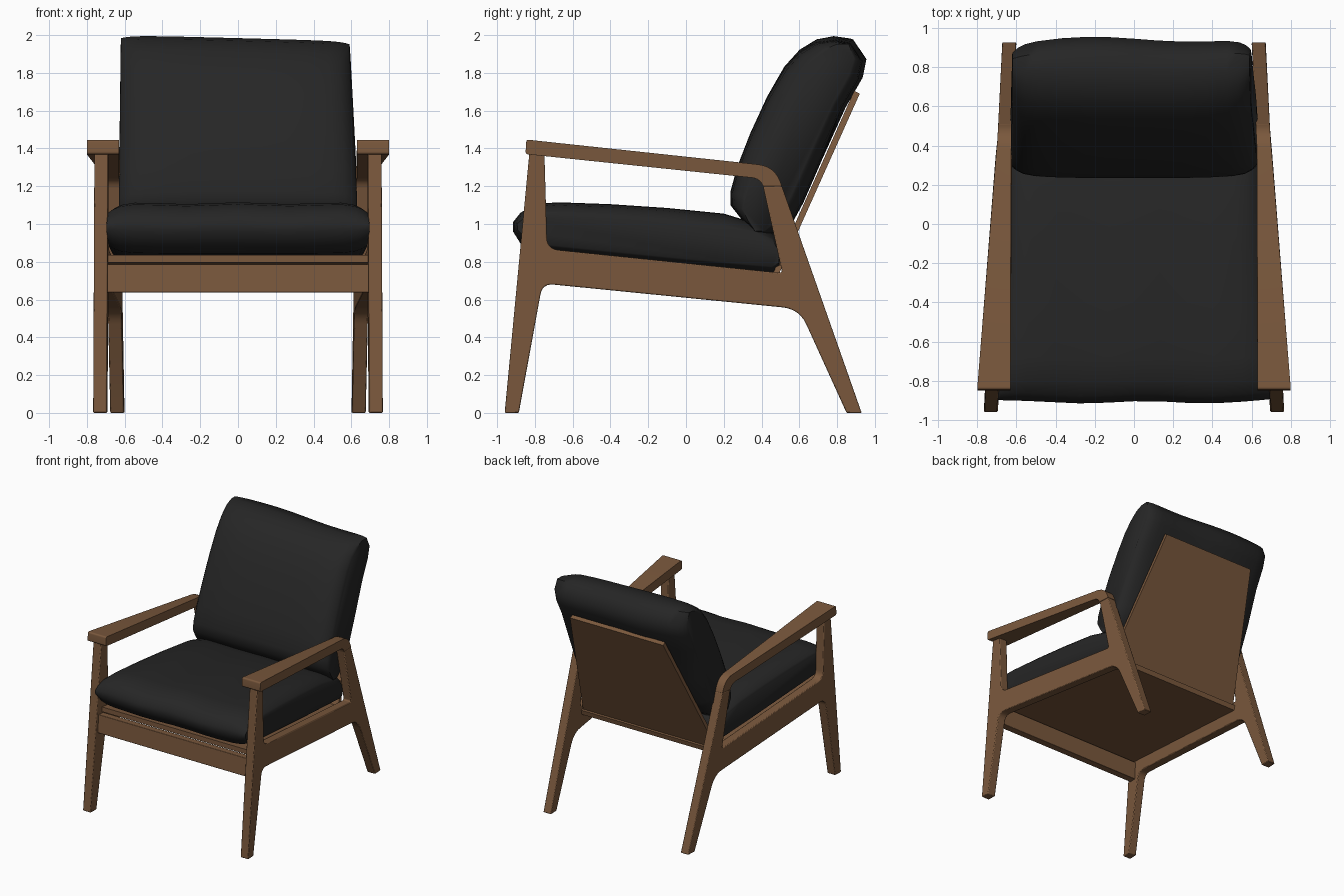
import bpy, bmesh, math
from mathutils import Vector

if "Cube" in bpy.data.objects:
    bpy.data.objects.remove(bpy.data.objects["Cube"])


def material(name, rgb):
    m = bpy.data.materials.new(name)
    m.diffuse_color = (*rgb, 1)
    m.use_nodes = True
    m.node_tree.nodes["Principled BSDF"].inputs["Base Color"].default_value = m.diffuse_color
    return m


WOOD = material("walnut wood", (0.195, 0.098, 0.046))
FABRIC = material("black fabric", (0.019, 0.019, 0.019))


def finish(bm, name, mat, angle):
    bmesh.ops.recalc_face_normals(bm, faces=bm.faces)
    me = bpy.data.meshes.new(name)
    bm.to_mesh(me)
    bm.free()
    me.materials.append(mat)
    ob = bpy.data.objects.new(name, me)
    bpy.context.collection.objects.link(ob)
    bpy.ops.object.select_all(action='DESELECT')
    ob.select_set(True)
    bpy.context.view_layer.objects.active = ob
    bpy.ops.object.shade_smooth_by_angle(angle=math.radians(angle))
    return ob


def rounded(points, steps=6):
    """Profile points (y, z[, radius]); corners with a radius become curves."""
    out = []
    for i, p in enumerate(points):
        c = Vector(p[:2])
        if len(p) < 3:
            out.append(c)
            continue
        a = c + (Vector(points[i - 1][:2]) - c).normalized() * p[2]
        b = c + (Vector(points[(i + 1) % len(points)][:2]) - c).normalized() * p[2]
        for k in range(steps + 1):
            t = k / steps
            out.append(a * (1 - t) ** 2 + c * 2 * t * (1 - t) + b * t ** 2)
    return out


def prism(name, points, xrange, bevel=0.0, mirror=False):
    """Side profile stretched across x; xrange(y, z) gives both x limits."""
    bm = bmesh.new()
    prof = rounded(points)
    sides = [[bm.verts.new((xrange(y, z)[s], y, z)) for y, z in prof] for s in (0, 1)]
    bm.faces.new(sides[0])
    bm.faces.new(sides[1][::-1])
    n = len(prof)
    for i in range(n):
        j = (i + 1) % n
        bm.faces.new((sides[0][i], sides[1][i], sides[1][j], sides[0][j]))
    ob = finish(bm, name, WOOD, 30)
    if bevel:
        b = ob.modifiers.new("soft edges", 'BEVEL')
        b.width, b.segments, b.limit_method = bevel, 2, 'ANGLE'
        b.angle_limit = math.radians(50)
    if mirror:
        ob.modifiers.new("mirror", 'MIRROR')
    return ob


def cushion(name, prof, centre, axis, ends, width, wobble):
    """Profile lofted across x, thinning towards both ends."""
    bm = bmesh.new()
    c, a = Vector(centre), Vector(axis).normalized()
    nrm = Vector((-a.y, a.x))
    us = [-1, -.985, -.955, -.9, -.8, -.6, -.4, -.2, 0, .2, .4, .6, .8, .9, .955, .985, 1]
    rings = []
    for u in us:
        thick, length = ends(abs(u))
        ring = []
        for p in prof:
            d = Vector(p) - c
            q = c + a * d.dot(a) * length + nrm * d.dot(nrm) * thick
            dy, dz = wobble(u, *p)
            ring.append(bm.verts.new((u * width(u, *p), q.x + dy, q.y + dz)))
        rings.append(ring)
    n = len(prof)
    for r, s in zip(rings, rings[1:]):
        for i in range(n):
            j = (i + 1) % n
            bm.faces.new((r[i], s[i], s[j], r[j]))
    bm.faces.new(rings[0])
    bm.faces.new(rings[-1][::-1])
    return finish(bm, name, FABRIC, 50)


def middle(y):
    """Centre line of the side frames, which close in towards the back."""
    return 0.728 - 0.05 * (y + 0.9)


def frame_x(y, z):
    return middle(y) - 0.036, middle(y) + 0.036


def arm_x(y, z):
    t = min(1, max(0, (y + 0.84) / 1.25))
    i, o = frame_x(y, z)
    return 0.63 * (1 - t) + i * t, 0.80 * (1 - t) + o * t


# side frames: front leg, seat rail and back leg in one piece
prism("side_frame", [
    (-0.96, 0), (-0.885, 0), (-0.76, 0.685, 0.06), (0.60, 0.55, 0.09), (0.85, 0), (0.93, 0),
    (0.508, 1.20), (0.408, 1.20), (0.51, 0.74, 0.02), (-0.735, 0.868, 0.06),
    (-0.75, 1.39), (-0.828, 1.39)], frame_x, 0.006, True)

# armrests, bending down into the back legs
prism("armrest", [
    (-0.85, 1.37, 0.015), (0.398, 1.24, 0.05), (0.408, 1.20), (0.508, 1.20),
    (0.47, 1.306, 0.09), (-0.845, 1.447, 0.015)], arm_x, 0.006, True)

# front rail, seat board and back panel
prism("front_rail", [(-0.87, 0.637), (-0.81, 0.637), (-0.80, 0.785), (-0.86, 0.787)],
      lambda y, z: (-0.695, 0.695), 0.004)
prism("seat_board", [(-0.82, 0.797), (-0.82, 0.837), (0.50, 0.705), (0.49, 0.665)],
      lambda y, z: (-middle(y) + 0.03, middle(y) - 0.03))
prism("back_panel", [(0.472, 0.69), (0.443, 0.70), (0.89, 1.705), (0.92, 1.69)],
      lambda y, z: (-0.62 + 0.19 * (z - 0.7), 0.62 - 0.19 * (z - 0.7)))

# seat cushion
cushion("seat_cushion", [
    (-.91, .96), (-.91, 1.01), (-.87, 1.06), (-.80, 1.10), (-.68, 1.11), (-.4, 1.10),
    (-.1, 1.08), (.2, 1.05), (.38, 1.0), (.47, .95), (.50, .86), (.50, .76), (.46, .73),
    (.3, .745), (0, .77), (-.4, .81), (-.75, .845), (-.86, .88)],
    (-0.2, 0.92), (1, -0.1),
    lambda u: (1 - 0.36 * u ** 14, 1 - 0.015 * u ** 10),
    lambda u, y, z: 0.695 - 0.05 * (y + 0.9),
    lambda u, y, z: (0.006 * math.sin(7 * u + 1) if y < -0.8 else 0,
                     0.005 * math.cos(8 * u) if z > 1.0 else 0))

# back cushion, plump and a little uneven along its top
cushion("back_cushion", [
    (.29, 1.03), (.235, 1.10), (.235, 1.17), (.27, 1.30), (.34, 1.48), (.43, 1.68),
    (.52, 1.84), (.60, 1.93), (.69, 1.985), (.78, 2.0), (.88, 1.985), (.95, 1.88),
    (.93, 1.78), (.84, 1.62), (.72, 1.34), (.62, 1.11), (.56, 1.0), (.45, .94), (.37, .95)],
    (0.59, 1.47), (0.42, 0.9),
    lambda u: (1 - 0.12 * u ** 4 - 0.3 * u ** 16, 1 - 0.015 * u ** 10),
    lambda u, y, z: 0.63 - 0.025 * (1 + 0.6 * u) * max(0, (z - 1.2) / 0.8),
    lambda u, y, z: (0.012 * math.cos(4 * (u + 0.35)) - 0.006 if y > 0.8 else 0,
                     -0.016 * (1 + u) * max(0, (z - 1.5) / 0.5)))
